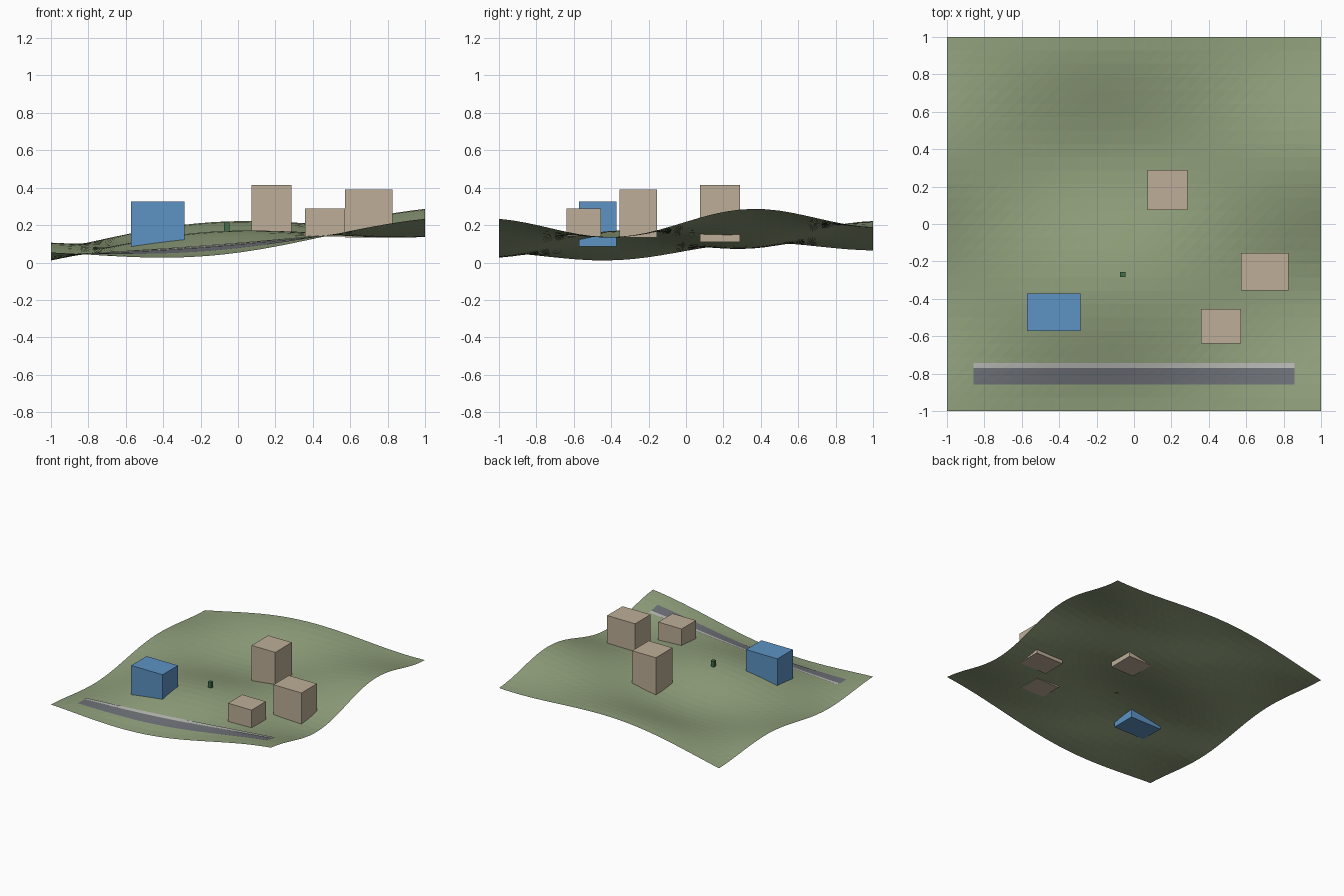
import bpy, bmesh, math

if "Cube" in bpy.data.objects:
    bpy.data.objects.remove(bpy.data.objects["Cube"])


def height(x, y):
    """Rolling ground: a gentle tilt plus a wave pattern."""
    tilt = 0.101 + 0.0765 * x + 0.035 + 0.033 * math.sin(1.6 * y)
    wave = 0.058 * math.cos(2.51 * (x + 0.17)) * math.cos(4.49 * (y + 0.37))
    return tilt + wave


def material(name, rgb):
    m = bpy.data.materials.new(name)
    m.diffuse_color = (*rgb, 1)
    m.use_nodes = True
    m.node_tree.nodes["Principled BSDF"].inputs["Base Color"].default_value = m.diffuse_color
    return m


def finish(bm, name, mat):
    mesh = bpy.data.meshes.new(name)
    bm.to_mesh(mesh)
    bm.free()
    mesh.materials.append(mat)
    ob = bpy.data.objects.new(name, mesh)
    bpy.context.collection.objects.link(ob)
    return ob


def draped(name, x0, x1, y0, y1, nx, ny, lift, mat):
    """Sheet of triangles that follows the ground, raised by lift."""
    bm = bmesh.new()
    rows = []
    for j in range(ny + 1):
        y = y0 + (y1 - y0) * j / ny
        xs = [x0 + (x1 - x0) * i / nx for i in range(nx + 1)]
        rows.append([bm.verts.new((x, y, height(x, y) + lift)) for x in xs])
    for low, high in zip(rows, rows[1:]):
        for i in range(nx):
            bm.faces.new((low[i], low[i + 1], high[i + 1]))
            bm.faces.new((low[i], high[i + 1], high[i]))
    return finish(bm, name, mat)


def block(name, x0, x1, y0, y1, top, mat):
    """Box standing at the lowest ground level under its corners."""
    base = min(height(x, y) for x in (x0, x1) for y in (y0, y1))
    bm = bmesh.new()
    bmesh.ops.create_cube(bm, size=1)
    for v in bm.verts:
        v.co.x = x1 if v.co.x > 0 else x0
        v.co.y = y1 if v.co.y > 0 else y0
        v.co.z = top if v.co.z > 0 else base
    return finish(bm, name, mat)


grass = material("grass", (0.28, 0.35, 0.20))
asphalt = material("asphalt", (0.15, 0.16, 0.18))
paving = material("paving", (0.46, 0.46, 0.45))
tan = material("tan", (0.51, 0.42, 0.31))
blue = material("blue", (0.11, 0.29, 0.55))
green = material("dark_green", (0.05, 0.16, 0.07))

# Ground sheet
draped("terrain", -1, 1, -1, 1, 28, 28, 0, grass)

# Road and the pavement along its far side
draped("road", -0.857, 0.857, -0.857, -0.771, 24, 2, 0.004, asphalt)
draped("pavement", -0.857, 0.857, -0.771, -0.743, 24, 1, 0.006, paving)

# Buildings
block("main_building", -0.571, -0.286, -0.571, -0.371, 0.325, blue)
block("tall_building", 0.071, 0.286, 0.075, 0.29, 0.415, tan)
block("wide_building", 0.571, 0.826, -0.355, -0.155, 0.39, tan)
block("small_building", 0.358, 0.571, -0.64, -0.455, 0.29, tan)

# Small marker post in the middle
block("utility_box", -0.074, -0.046, -0.284, -0.256, 0.215, green)
